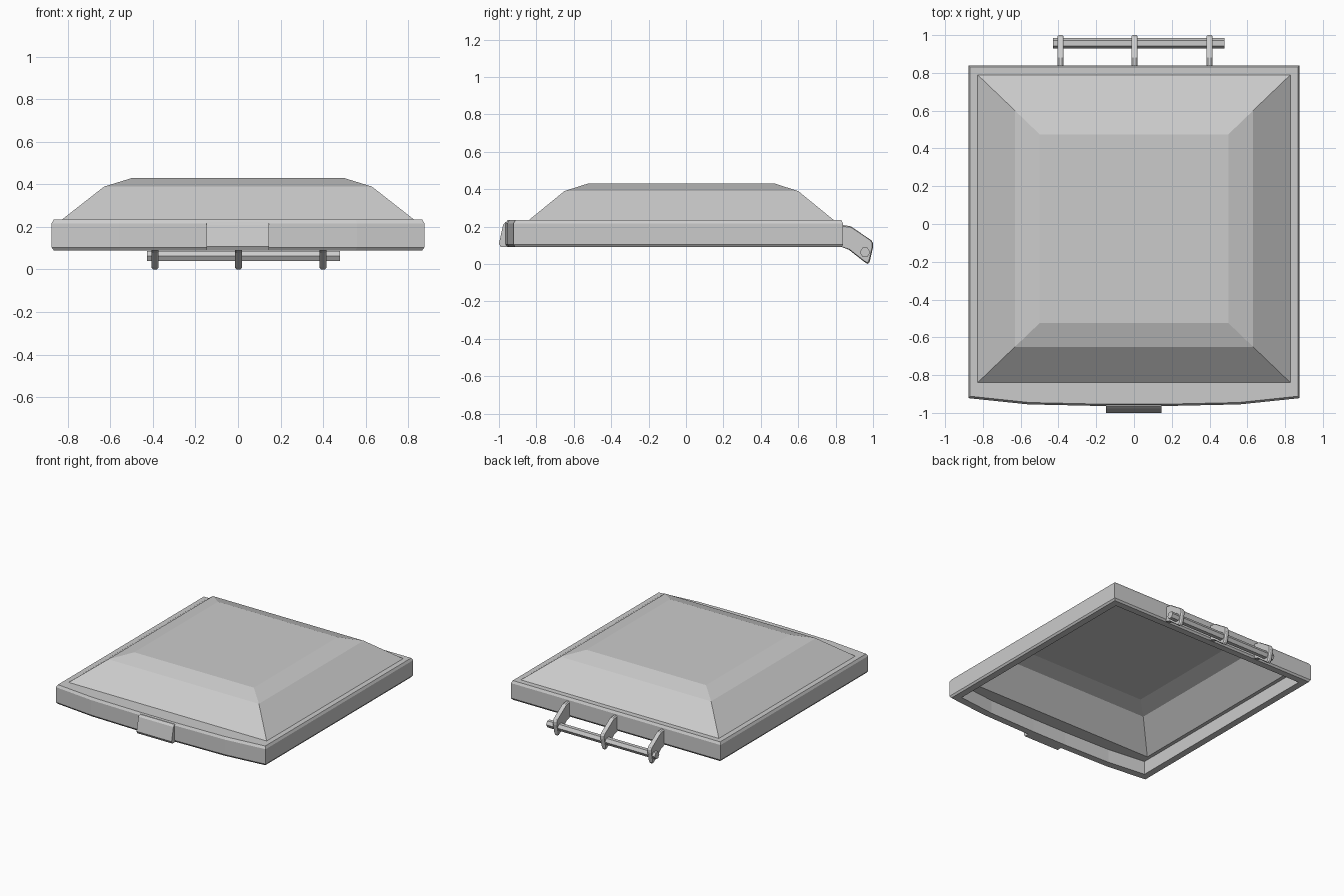
import bpy, bmesh, math

if "Cube" in bpy.data.objects:
    bpy.data.objects.remove(bpy.data.objects["Cube"])

grey = bpy.data.materials.new("plain grey")
grey.diffuse_color = (0.6, 0.6, 0.6, 1)
grey.use_nodes = True
grey.node_tree.nodes["Principled BSDF"].inputs["Base Color"].default_value = grey.diffuse_color


def finish(name, bm):
    bmesh.ops.recalc_face_normals(bm, faces=bm.faces[:])
    me = bpy.data.meshes.new(name)
    bm.to_mesh(me)
    bm.free()
    me.materials.append(grey)
    ob = bpy.data.objects.new(name, me)
    bpy.context.collection.objects.link(ob)
    return ob


def loft(name, loops, caps=False, closed=False):
    """Skin a list of equal-length point loops."""
    bm = bmesh.new()
    rings = [[bm.verts.new(p) for p in lp] for lp in loops]
    pairs = list(zip(rings, rings[1:]))
    if closed:
        pairs.append((rings[-1], rings[0]))
    for a, b in pairs:
        n = len(a)
        for i in range(n):
            j = (i + 1) % n
            bm.faces.new((a[i], a[j], b[j], b[i]))
    if caps:
        bm.faces.new(rings[0])
        bm.faces.new(rings[-1])
    return finish(name, bm)


def outline(d, z):
    """Rim outline with gently bowed front, inset by d."""
    k = (0.877 - d) / 0.877
    right = [(0.877 * k, 0.84 - d), (0.877 * k, -0.922 + d),
             (0.56 * k, -0.955 + d), (0.15 * k, -0.964 + d)]
    pts = right + [(-x, y) for x, y in reversed(right)]
    return [(x, y, z) for x, y in pts]


def rect(hx, y0, y1, z):
    """Rectangle with the same point count as the rim outline."""
    right = [(hx, y1), (hx, y0), (hx * 0.64, y0), (hx * 0.17, y0)]
    pts = right + [(-x, y) for x, y in reversed(right)]
    return [(x, y, z) for x, y in pts]


def box_rect(hx, y0, y1, z):
    return [(hx, y1, z), (hx, y0, z), (-hx, y0, z), (-hx, y1, z)]


def extrude_x(name, profile, x0, x1):
    return loft(name, [[(x, y, z) for y, z in profile] for x in (x0, x1)], caps=True)


# Rim frame with chamfered edges, hollow underneath
loft("rim_frame", [
    rect(0.79, -0.80, 0.75, 0.19),
    outline(0.06, 0.19), outline(0.06, 0.09),
    outline(0.01, 0.09), outline(0, 0.104),
    outline(0, 0.217), outline(0.01, 0.235),
    rect(0.828, -0.84, 0.79, 0.235)], closed=True)

# Faceted lid shell, thin, inside and outside
loft("lid_shell", [
    box_rect(0.495, -0.52, 0.47, 0.41),
    box_rect(0.618, -0.638, 0.588, 0.372),
    box_rect(0.79, -0.80, 0.75, 0.19),
    box_rect(0.828, -0.84, 0.79, 0.235),
    box_rect(0.63, -0.65, 0.60, 0.39),
    box_rect(0.50, -0.525, 0.475, 0.43)], caps=True)

# Front latch tab
extrude_x("front_latch", [(-0.93, 0.09), (-0.99, 0.09), (-1.0, 0.108),
                          (-0.978, 0.21), (-0.965, 0.225), (-0.93, 0.228)],
          -0.148, 0.145)

# Three curved hinge arms at the back, with chamfered edges
arm = [(0.83, 0.21), (0.88, 0.202), (0.99, 0.128), (1.0, 0.112), (1.0, 0.09),
       (0.982, 0.012), (0.972, 0.0), (0.955, 0.01), (0.87, 0.077), (0.83, 0.092)]


def shrink(p, s):
    cy, cz = 0.925, 0.11
    return (cy + (p[0] - cy) * s, cz + (p[1] - cz) * s) if p[0] > 0.83 else (
        p[0], cz + (p[1] - cz) * s)


for side, cx in (("left", -0.39), ("middle", 0.003), ("right", 0.4)):
    loft("hinge_arm_" + side, [
        [(cx + dx, *shrink(p, s)) for p in arm]
        for dx, s in ((-0.016, 0.93), (-0.008, 1), (0.008, 1), (0.016, 0.93))], caps=True)

# Six-sided hinge rod
rod = [(0.957 + 0.028 * math.cos(math.radians(60 * i)),
        0.063 + 0.028 * math.sin(math.radians(60 * i))) for i in range(6)]
extrude_x("hinge_rod", rod, -0.428, 0.48)
